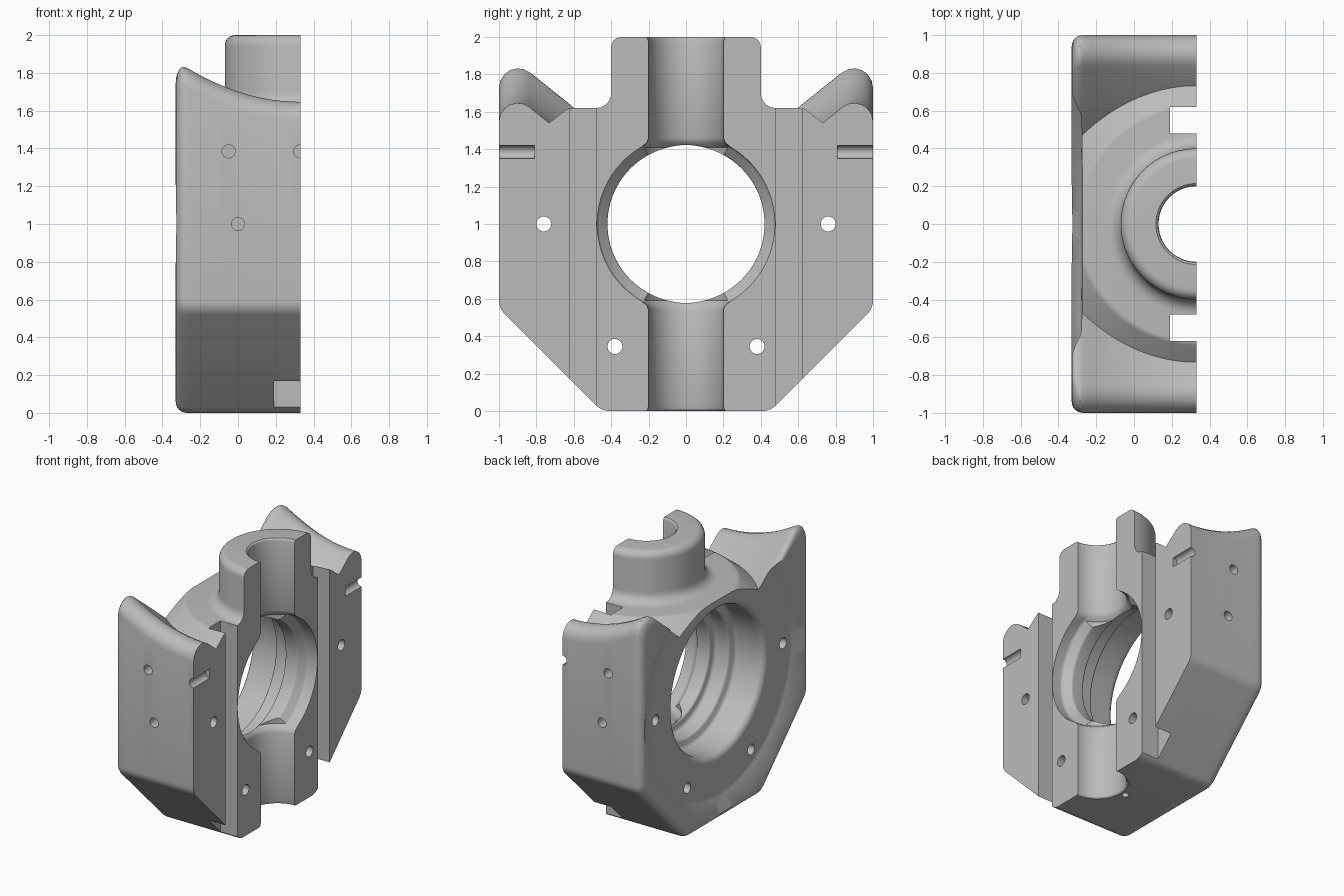
import bpy, bmesh, math
from mathutils import Vector, Matrix

if "Cube" in bpy.data.objects:
    bpy.data.objects.remove(bpy.data.objects["Cube"])

FACE = 0.33      # open face of the half housing
EDGE = 0.06      # fillet on the back edge

grey = bpy.data.materials.new("cast_grey")
grey.use_nodes = True
grey.diffuse_color = (0.5, 0.5, 0.5, 1)
grey.node_tree.nodes["Principled BSDF"].inputs["Base Color"].default_value = (0.5, 0.5, 0.5, 1)


def make(name, bm):
    """Turn a closed bmesh into an object with outward faces."""
    bm.normal_update()
    bmesh.ops.recalc_face_normals(bm, faces=bm.faces[:])
    bm.normal_update()
    if bm.calc_volume(signed=True) < 0:
        bmesh.ops.reverse_faces(bm, faces=bm.faces[:])
    mesh = bpy.data.meshes.new(name)
    bm.to_mesh(mesh)
    bm.free()
    mesh.materials.append(grey)
    ob = bpy.data.objects.new(name, mesh)
    bpy.context.scene.collection.objects.link(ob)
    return ob


def skin(name, loops, matrix):
    """Closed solid through a row of equal rings of points."""
    bm = bmesh.new()
    rings = [[bm.verts.new(matrix @ Vector(p)) for p in loop] for loop in loops]
    for r0, r1 in zip(rings, rings[1:]):
        for i in range(len(r0)):
            bm.faces.new((r0[i - 1], r0[i], r1[i], r1[i - 1]))
    bm.faces.new(rings[0][::-1])
    bm.faces.new(rings[-1])
    return make(name, bm)


def revolve(name, profile, matrix, segments=96):
    """Spin a (radius, height) profile around z, then place it."""
    turns = [math.tau * k / segments for k in range(segments)]
    loops = [[(r * math.cos(a), r * math.sin(a), h) for a in turns] for r, h in profile]
    return skin(name, loops, matrix)


def rounded(points, steps=6):
    """Replace each (a, b, radius) corner by an arc."""
    out = []
    n = len(points)
    for i, (a, b, r) in enumerate(points):
        if r == 0:
            out.append((a, b))
            continue
        p = Vector((a, b, 0))
        u = (Vector((*points[i - 1][:2], 0)) - p).normalized()
        v = (Vector((*points[(i + 1) % n][:2], 0)) - p).normalized()
        half = u.angle(v) / 2
        c = p + (u + v).normalized() * (r / math.sin(half))
        t = r / math.tan(half)
        start, end = (p + u * t - c).normalized(), (p + v * t - c).normalized()
        for k in range(steps + 1):
            q = c + start.slerp(end, k / steps) * r
            out.append((q.x, q.y))
    return out


def box(name, lo, hi):
    bm = bmesh.new()
    bmesh.ops.create_cube(bm, size=1)
    lo, hi = Vector(lo), Vector(hi)
    bm.transform(Matrix.Translation((lo + hi) / 2) @ Matrix.Diagonal((*(hi - lo), 1)))
    return make(name, bm)


def pin(center, axis, radius, length):
    turn = Vector((0, 0, 1)).rotation_difference(Vector(axis)).to_matrix().to_4x4()
    profile = [(radius, -length / 2), (radius, length / 2)]
    return revolve("pin_cutter", profile, Matrix.Translation(center) @ turn, 24)


def combine(target, tool, operation):
    mod = target.modifiers.new("combine", "BOOLEAN")
    mod.operation, mod.solver, mod.object = operation, "EXACT", tool
    bpy.context.view_layer.objects.active = target
    bpy.ops.object.modifier_apply(modifier=mod.name)
    bpy.data.objects.remove(tool)


# Body: chamfered block with two rising wings, lofted along x
def outline(x, inset):
    crown = 1.755 + 0.5 * (FACE - x) ** 2 - 1.28 * inset
    half = [(0.45 - 0.414 * inset, inset, 0.1),
            (1 - inset, 0.55 + 0.414 * inset, 0.1),
            (1 - inset, crown - 0.8 * inset, 0.1),
            (0.35, crown - 0.52, 0)]
    ring = half + [(-y, z, r) for y, z, r in reversed(half)]
    return [(x, y, z) for y, z in rounded(ring)]


sections = []
for k in range(7):
    a = k / 6 * math.pi / 2
    sections.append((-FACE + EDGE * (1 - math.cos(a)), EDGE * (1 - math.sin(a))))
first = sections[-1][0]
sections += [(first + (0.45 - first) * k / 16, 0) for k in range(1, 17)]
body = skin("housing_half", [outline(x, d) for x, d in sections], Matrix.Identity(4))

# Round shoulder and neck
upright = Matrix.Translation((FACE, 0, 0))
collar = rounded([(0.9, 1.2, 0), (0.9, 1.41, 0), (0.63, 1.62, 0.05),
                  (0.4, 1.62, 0.08), (0.4, 2, 0.055), (0.1, 2, 0)])
combine(body, revolve("shoulder", collar, upright), "UNION")

# Dished back and stepped main opening
sideways = Matrix.Translation((0, 0, 1)) @ Matrix.Rotation(math.pi / 2, 4, "Y")
opening = rounded([(1.02, -0.9, 0), (1.02, -0.345, 0), (0.97, -0.331, 0),
                   (0.84, -0.28, 0.1), (0.54, -0.27, 0.05), (0.54, -0.04, 0.03),
                   (0.48, -0.02, 0.02), (0.48, 0.09, 0.03), (0.42, 0.1, 0.015),
                   (0.42, 0.2, 0.02), (0.475, 0.25, 0.03), (0.475, 0.7, 0)])
combine(body, revolve("opening_cutter", opening, sideways), "DIFFERENCE")

# Vertical bore, eased at its ends and at the main opening
bore = [(0.24, -0.1), (0.22, -0.005), (0.205, 0.008), (0.2, 0.025),
        (0.2, 0.54), (0.21, 0.565), (0.24, 0.59), (0.24, 1.41), (0.21, 1.435),
        (0.2, 1.46), (0.2, 1.975), (0.205, 1.992), (0.22, 2.005), (0.24, 2.1)]
combine(body, revolve("bore_cutter", bore, upright), "DIFFERENCE")

# Flat parting face
combine(body, box("parting_cutter", (FACE, -2, -1), (2, 2, 3)), "DIFFERENCE")

for side in (-1, 1):
    # Seal slot along the parting face
    ys = sorted((0.48 * side, 0.62 * side))
    combine(body, box("slot_cutter", (0.19, ys[0], -1), (1, ys[1], 3)), "DIFFERENCE")
    # Through holes around the opening
    for y, z in ((0.76, 1), (0.38, 0.345)):
        combine(body, pin((0, y * side, z), (1, 0, 0), 0.04, 2), "DIFFERENCE")
    # Blind holes in the side panels
    for x, z in ((-0.05, 1.385), (0, 1), (FACE, 1.385)):
        combine(body, pin((x, side, z), (0, 1, 0), 0.035, 0.38), "DIFFERENCE")

# Small drain hole underneath
combine(body, pin((0.08, 0, 0), (0, 0, 1), 0.025, 0.2), "DIFFERENCE")

bpy.ops.object.select_all(action="DESELECT")
body.select_set(True)
bpy.context.view_layer.objects.active = body
bpy.ops.object.shade_smooth_by_angle(angle=math.radians(30))
